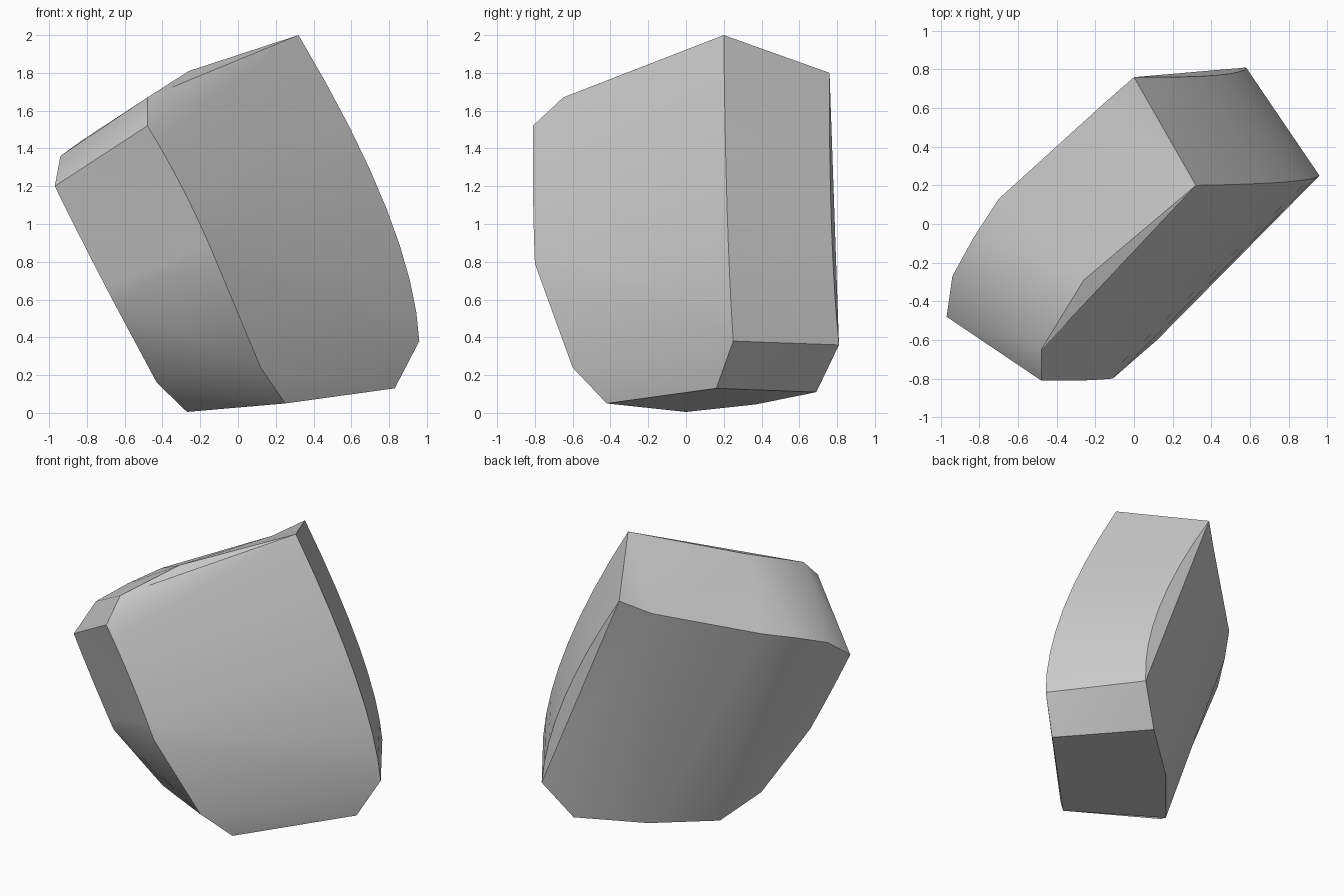
import bpy, bmesh
from mathutils import Vector

if "Cube" in bpy.data.objects:
    bpy.data.objects.remove(bpy.data.objects["Cube"])

STEPS = 8

# Single matte grey
grey = bpy.data.materials.new("plain_grey")
grey.use_nodes = True
colour = (0.6, 0.6, 0.6, 1)
grey.diffuse_color = colour
grey.node_tree.nodes["Principled BSDF"].inputs["Base Color"].default_value = colour

# Corners of the concave front face and the convex back face
front = dict(
    peak=(0.32, 0.20, 2.0), side=(0.96, 0.25, 0.38), heel=(0.83, 0.16, 0.13),
    foot=(0.25, -0.42, 0.05), shin=(0.12, -0.60, 0.24), knee=(-0.11, -0.80, 0.79),
    brow=(-0.48, -0.81, 1.52), crown=(-0.48, -0.65, 1.67), ridge=(-0.26, -0.29, 1.81))
back = dict(
    peak=(0.0, 0.76, 1.80), side=(0.58, 0.81, 0.36), heel=(0.41, 0.69, 0.11),
    foot=(-0.27, 0.0, 0.005), shin=(-0.43, -0.24, 0.16), knee=(-0.66, -0.47, 0.59),
    brow=(-0.97, -0.48, 1.20), crown=(-0.94, -0.27, 1.36), ridge=(-0.70, 0.13, 1.51),
    top_bend=(-0.16, 0.62, 1.70), ridge_bend=(-0.83, -0.07, 1.44),
    base_bend=(0.04, 0.37, 0.045))

bm = bmesh.new()


def curve(start, control, end):
    """Vertices along a quadratic curve between two existing vertices."""
    a, c, b = start.co, Vector(control), end.co
    inner = [bm.verts.new(a * (1 - t) ** 2 + c * 2 * t * (1 - t) + b * t * t)
             for t in (i / STEPS for i in range(1, STEPS))]
    return [start, *inner, end]


def strip(first, second):
    for i in range(len(first) - 1):
        bm.faces.new((first[i], first[i + 1], second[i + 1], second[i]))


f = {name: bm.verts.new(p) for name, p in front.items()}
b = {name: bm.verts.new(p) for name, p in back.items()}

# Bowed long edges
f_arc = curve(f["peak"], (0.93, 0.21, 0.98), f["side"])
b_arc = curve(b["peak"], (0.57, 0.755, 0.90), b["side"])
f_bow = curve(f["brow"], (-0.27, -0.815, 1.18), f["knee"])
b_bow = curve(b["brow"], (-0.82, -0.48, 0.895), b["knee"])

# Front face: ruled between the two bowed edges, with fans at the ends
strip(f_bow, f_arc)
for names in (("ridge", "crown", "peak"), ("crown", "brow", "peak"),
              ("knee", "shin", "heel", "side"), ("shin", "foot", "heel")):
    bm.faces.new([f[n] for n in names])

# Back face: ruled from the top edge to the bottom edge
top = [b[n] for n in ("peak", "top_bend", "ridge", "ridge_bend", "crown")]
bottom = [b[n] for n in ("side", "heel", "base_bend", "foot", "shin")]
strip(top, bottom)
bm.faces.new(b_arc)
bm.faces.new([b["shin"], b["crown"], *b_bow])

# Rim joining front to back
strip(f_arc, b_arc)
strip(f_bow, b_bow)
for start, end, bend in (
        ("peak", "ridge", "top_bend"), ("ridge", "crown", "ridge_bend"),
        ("crown", "brow", None), ("knee", "shin", None), ("shin", "foot", None),
        ("foot", "heel", "base_bend"), ("heel", "side", None)):
    middle = [b[bend]] if bend else []
    bm.faces.new([f[start], f[end], b[end], *middle, b[start]])

bmesh.ops.recalc_face_normals(bm, faces=bm.faces)
bmesh.ops.triangulate(bm, faces=bm.faces)

mesh = bpy.data.meshes.new("curved_slab")
bm.to_mesh(mesh)
bm.free()
mesh.materials.append(grey)
slab = bpy.data.objects.new("curved_slab", mesh)
bpy.context.collection.objects.link(slab)

# Smooth curved faces, crisp rim
bpy.ops.object.select_all(action="DESELECT")
slab.select_set(True)
bpy.context.view_layer.objects.active = slab
bpy.ops.object.shade_smooth_by_angle(angle=0.52)
